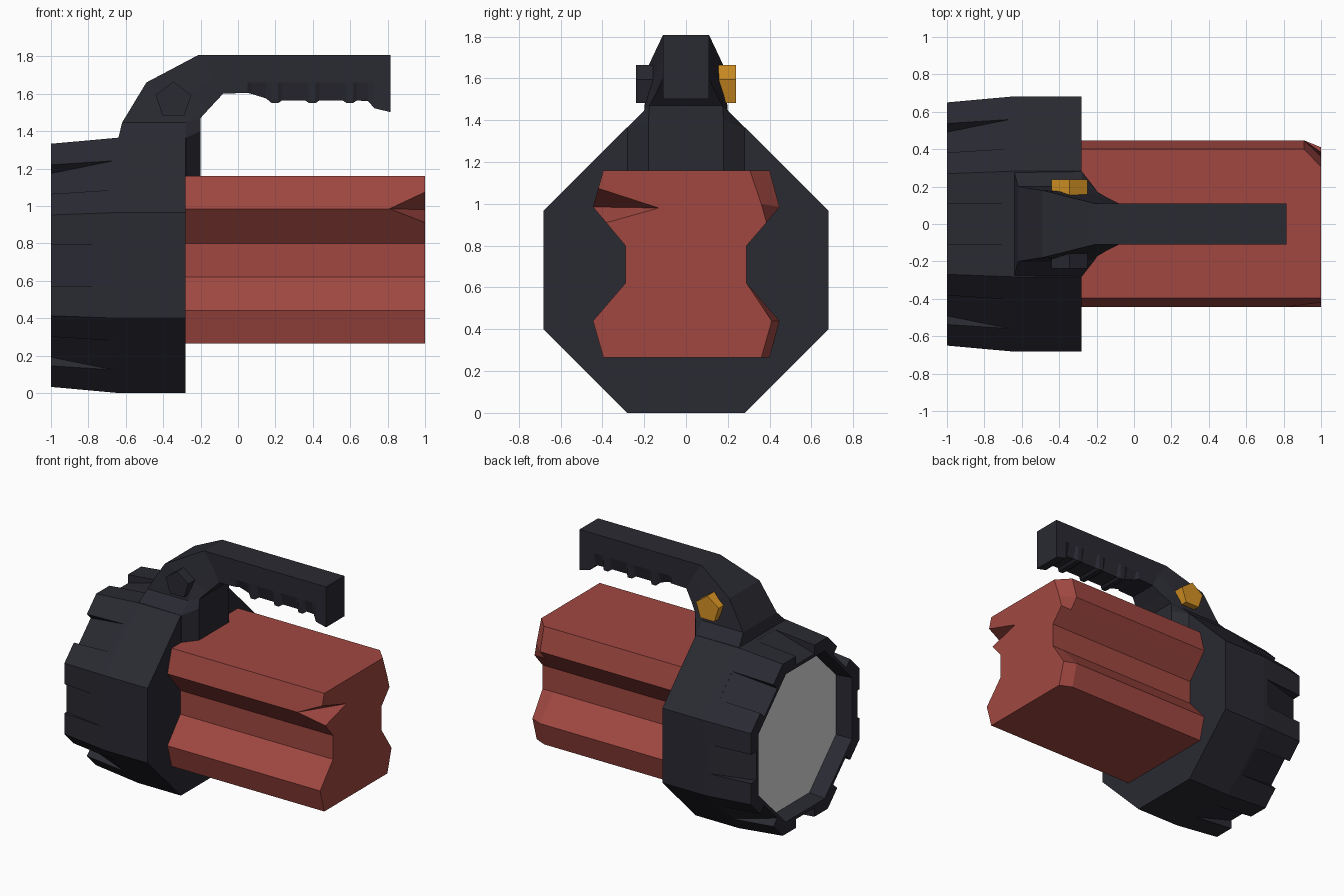
import bpy, bmesh, math

if "Cube" in bpy.data.objects:
    bpy.data.objects.remove(bpy.data.objects["Cube"])

def material(name, col):
    m = bpy.data.materials.new(name)
    m.diffuse_color = (*col, 1)
    m.use_nodes = True
    m.node_tree.nodes["Principled BSDF"].inputs["Base Color"].default_value = m.diffuse_color
    return m

DARK = material("charcoal rubber", (0.0225, 0.0225, 0.032))
RED = material("brick red plastic", (0.355, 0.064, 0.053))
ORANGE = material("orange button", (0.67, 0.29, 0.018))
GREY = material("grey lens", (0.70, 0.70, 0.70))

def add_loft(bm, rings):
    """Skin a list of equal-length point rings and cap both ends."""
    vs = [[bm.verts.new(p) for p in r] for r in rings]
    n = len(vs[0])
    for a, b in zip(vs, vs[1:]):
        for i in range(n):
            j = (i + 1) % n
            bm.faces.new((a[i], a[j], b[j], b[i]))
    bm.faces.new(vs[0][::-1])
    bm.faces.new(vs[-1])

def make(name, lofts, *mats):
    bm = bmesh.new()
    for rings in lofts:
        add_loft(bm, rings)
    bmesh.ops.recalc_face_normals(bm, faces=bm.faces[:])
    me = bpy.data.meshes.new(name)
    bm.to_mesh(me)
    bm.free()
    for m in mats:
        me.materials.append(m)
    ob = bpy.data.objects.new(name, me)
    bpy.context.collection.objects.link(ob)
    return ob

def cut(ob, cutter):
    mod = ob.modifiers.new("cut", 'BOOLEAN')
    mod.operation = 'DIFFERENCE'
    mod.solver = 'EXACT'
    mod.object = cutter
    cutter.hide_render = True
    cutter.hide_set(True)

ZC = 0.6825  # lamp axis height

def octagon(x, a):
    r = a / math.cos(math.pi / 8)
    angs = [math.pi / 8 + k * math.pi / 4 for k in range(8)]
    return [(x, r * math.cos(t), ZC + r * math.sin(t)) for t in angs]

# lamp head: octagonal, tapering to an open rim
head = make("lamp_head", [[octagon(*p) for p in (
    (-0.28, 0.6825), (-0.64, 0.6825), (-1.0, 0.65), (-1.0, 0.56), (-0.87, 0.545))]], DARK)

# ramped grip notches, one in the middle of each side (shallower on the near side)
def notch(k):
    t = k * math.pi / 4
    c, s = math.cos(t), math.sin(t)
    low = 0.62 if k == 4 else 0.57
    prof = ((-0.67, 0.679), (-1.05, low), (-1.05, 0.85), (-0.67, 0.85))
    return [[(x, r * c - w * s, ZC + r * s + w * c) for x, r in prof]
            for w in (-0.11, 0.11)]

cut(head, make("notch_cutter", [notch(k) for k in range(8)], DARK))

# lens plate at the bottom of the cup
make("lens", [[octagon(-0.869, 0.545), octagon(-0.876, 0.545)]], GREY)

# battery body: waisted profile, with worn corners at the far end
prof = [(0.40, 1.16), (0.447, 0.985), (0.385, 0.91), (0.29, 0.80), (0.29, 0.62),
        (0.447, 0.44), (0.40, 0.265), (-0.395, 0.265), (-0.445, 0.44),
        (-0.29, 0.62), (-0.29, 0.80), (-0.445, 0.985), (-0.395, 1.16)]
end = list(prof)
end[0], end[1], end[5], end[6] = (0.305, 1.16), (0.36, 1.0), (0.41, 0.44), (0.36, 0.265)
body = make("battery_body", [[[(x, y, z) for y, z in p] for x, p in (
    (-0.34, prof), (0.91, prof), (1.0, end))]], RED)

# chipped notch in the near upper corner
tip = (0.81, -0.445, 0.985)
base = [(1.0, -0.13, 0.98), (1.0, -0.422, 1.075), (1.0, -0.60, 0.985), (1.0, -0.38, 0.91)]
grown = [tuple(t + (b - t) * 1.02 for t, b in zip(tip, p)) for p in base]
small = [tuple(t + (b - t) * 0.001 for t, b in zip(tip, p)) for p in base]
cut(body, make("chip_cutter", [[small, grown]], RED))

# handle: mount, bend and grip as one skin; each section is (x, z, half width) x 3
sections = [
    ((-0.50, 1.16, 0.28), (-0.278, 1.16, 0.28), (-0.20, 1.16, 0.18)),
    ((-0.64, 1.36, 0.28), (-0.278, 1.365, 0.28), (-0.20, 1.40, 0.18)),
    ((-0.62, 1.445, 0.20), (-0.278, 1.445, 0.20), (-0.20, 1.47, 0.175)),
    ((-0.49, 1.66, 0.18), (-0.27, 1.58, 0.165), (-0.15, 1.525, 0.145)),
    ((-0.21, 1.808, 0.11), (-0.13, 1.70, 0.11), (-0.08, 1.60, 0.11))]

def grip(x, zb, wb):
    sections.append(((x, 1.808, 0.11), (x, 1.66, 0.11), (x, zb, wb)))

grip(0.05, 1.605, 0.11)
grip(0.07, 1.60, 0.085)
grip(0.15, 1.575, 0.085)
for x in (0.20, 0.40, 0.60):  # finger ridges
    grip(x - 0.02, 1.55, 0.105)
    grip(x + 0.015, 1.55, 0.105)
    grip(x + 0.035, 1.564, 0.085)
    if x < 0.5:
        grip(x + 0.16, 1.564, 0.085)
grip(0.695, 1.56, 0.085)
grip(0.73, 1.522, 0.11)
grip(0.815, 1.502, 0.11)
make("handle", [[[(x, w, z) for x, z, w in s] + [(x, -w, z) for x, z, w in reversed(s)]
                 for s in sections]], DARK)

# pentagonal switch on each side of the handle
for name, sy, mat in (("switch_button", 1, ORANGE), ("pivot_cap", -1, DARK)):
    pent = [(-0.345 + 0.1 * math.sin(k * math.tau / 5),
             1.564 + 0.1 * math.cos(k * math.tau / 5)) for k in range(5)]
    make(name, [[[(x, sy * y, z) for x, z in pent] for y in (0.14, 0.238)]], mat)
